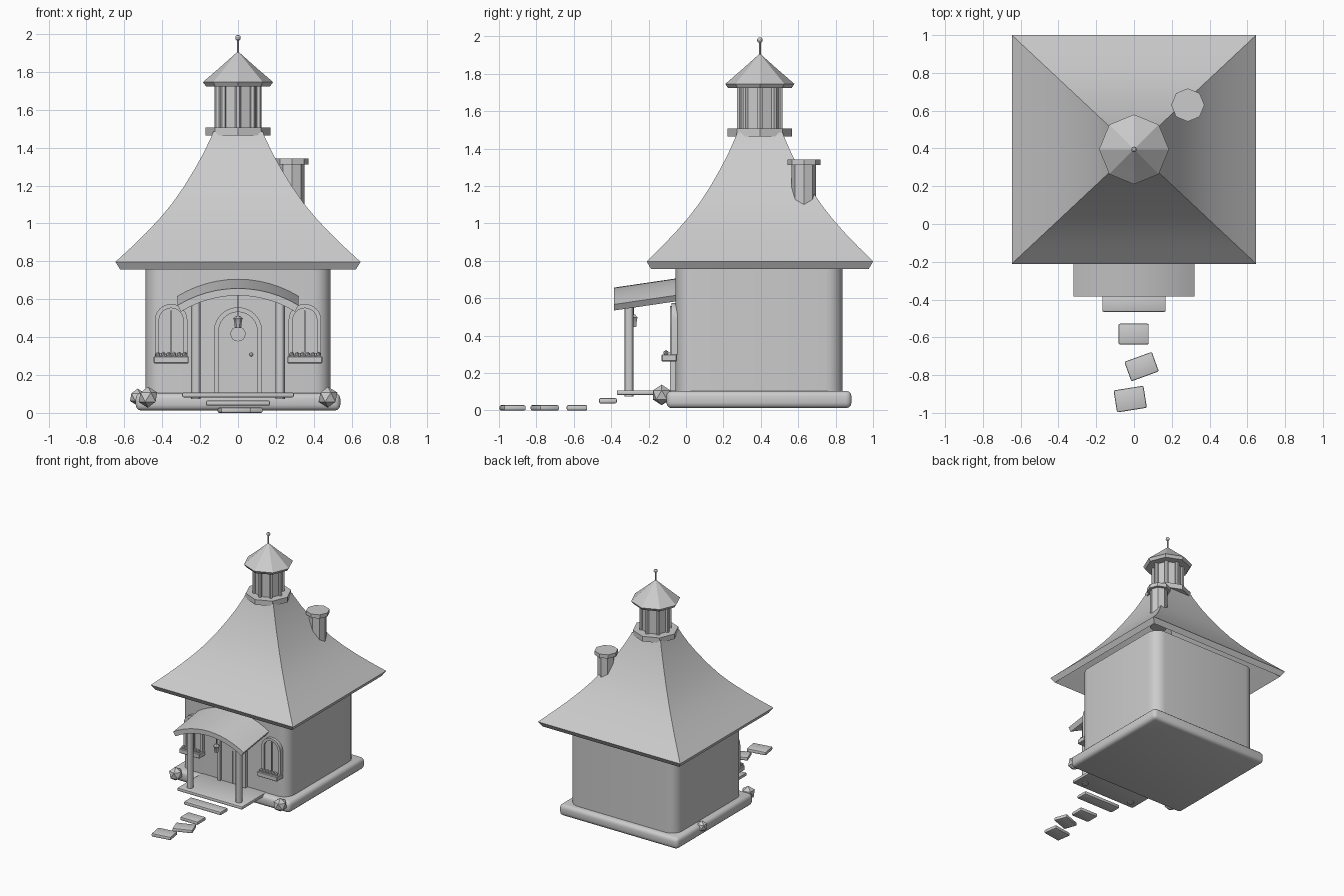
import bpy, bmesh, math
from mathutils import Matrix, Vector

if "Cube" in bpy.data.objects:
    bpy.data.objects.remove(bpy.data.objects["Cube"])

CY = 0.395  # centre of the house in y


def finish(name, bm):
    bmesh.ops.recalc_face_normals(bm, faces=bm.faces[:])
    me = bpy.data.meshes.new(name)
    bm.to_mesh(me)
    bm.free()
    ob = bpy.data.objects.new(name, me)
    bpy.context.collection.objects.link(ob)
    return ob


def box(name, x0, x1, y0, y1, z0, z1, bev=0.0, seg=2, vertical=False, rot=0.0):
    bm = bmesh.new()
    bmesh.ops.create_cube(bm, size=1, matrix=Matrix.Diagonal((x1 - x0, y1 - y0, z1 - z0, 1)))
    if bev:
        edges = [e for e in bm.edges
                 if not vertical or abs(e.verts[0].co.z - e.verts[1].co.z) > 1e-4]
        bmesh.ops.bevel(bm, geom=edges, offset=bev, segments=seg, profile=0.5, affect='EDGES')
    ob = finish(name, bm)
    ob.location = ((x0 + x1) / 2, (y0 + y1) / 2, (z0 + z1) / 2)
    ob.rotation_euler.z = rot
    return ob


def lathe(name, x, y, profile, sides, aspect=None):
    """Stack of (radius, z) rings; aspect gives a rectangular ring instead of a round one."""
    bm = bmesh.new()
    rings = []
    for r, z in profile:
        if aspect:
            pts = [(sx * r, sy * r * aspect) for sx, sy in ((1, -1), (1, 1), (-1, 1), (-1, -1))]
        else:
            pts = [(r * math.cos(2 * math.pi * i / sides), r * math.sin(2 * math.pi * i / sides))
                   for i in range(sides)]
        rings.append([bm.verts.new((x + px, y + py, z)) for px, py in pts])
    n = len(rings[0])
    for a, b in zip(rings, rings[1:]):
        for i in range(n):
            bm.faces.new((a[i], a[(i + 1) % n], b[(i + 1) % n], b[i]))
    bm.faces.new(rings[0])
    bm.faces.new(rings[-1])
    bmesh.ops.remove_doubles(bm, verts=bm.verts[:], dist=1e-5)
    return finish(name, bm)


def prism(name, pts, y0, y1, slope=0.0):
    """Extrude an x-z outline along y, rising by slope toward y1."""
    bm = bmesh.new()
    a = [bm.verts.new((x, y0, z)) for x, z in pts]
    b = [bm.verts.new((x, y1, z + slope)) for x, z in pts]
    bm.faces.new(a)
    bm.faces.new(b)
    for i in range(len(a)):
        j = (i + 1) % len(a)
        bm.faces.new((a[i], a[j], b[j], b[i]))
    return finish(name, bm)


def ball(name, loc, r, ico=True, sub=1):
    bm = bmesh.new()
    if ico:
        bmesh.ops.create_icosphere(bm, subdivisions=sub, radius=r)
    else:
        bmesh.ops.create_uvsphere(bm, u_segments=10, v_segments=6, radius=r)
    ob = finish(name, bm)
    ob.location = loc
    return ob


def arch(cx, w, z0, top, n=12):
    """Open round-topped outline from bottom right to bottom left."""
    arc = [(cx + w * math.cos(math.pi * i / n), top - w + w * math.sin(math.pi * i / n))
           for i in range(n + 1)]
    return [(cx + w, z0)] + arc + [(cx - w, z0)]


def arched_frame(name, cx, w, t, z0, top, y0, y1):
    return prism(name, arch(cx, w, z0, top) + arch(cx, w - t, z0, top - t)[::-1], y0, y1)


# foundation and walls
box("foundation", -0.54, 0.54, -0.105, 0.885, 0.012, 0.105, 0.03, 3)
box("walls", -0.488, 0.488, -0.055, 0.837, 0.09, 0.83, 0.09, 5, vertical=True)

# flared hip roof with a thick, hollow eave
outer = [(0.647, 0.797), (0.56, 0.877), (0.485, 0.95), (0.41, 1.03), (0.348, 1.105),
         (0.285, 1.195), (0.227, 1.29), (0.18, 1.375), (0.14, 1.46), (0.13, 1.485)]
inner = [(0.1, 1.42), (0.2, 1.24), (0.32, 1.07), (0.455, 0.915), (0.622, 0.757)]
lathe("main_roof", 0, CY, inner + outer, 4, aspect=0.936)

# roof lantern
lathe("lantern_base", 0, CY, [(0.172, 1.465), (0.172, 1.507)], 8)
lathe("lantern_core", 0, CY, [(0.105, 1.5), (0.105, 1.74)], 8)
for i in range(8):
    a = math.pi / 4 * i
    lathe("lantern_post", 0.108 * math.cos(a), CY + 0.108 * math.sin(a),
          [(0.015, 1.5), (0.015, 1.74)], 6)
lathe("lantern_roof", 0, CY, [(0.17, 1.724), (0.185, 1.746), (0.09, 1.828), (0.004, 1.905)], 8)
lathe("finial_rod", 0, CY, [(0.006, 1.89), (0.006, 1.975)], 8)
ball("finial_ball", (0, CY, 1.98), 0.015, ico=False)

# chimney
lathe("chimney", 0.285, 0.63, [(0.066, 1.0), (0.066, 1.32)], 8)
lathe("chimney_cap", 0.285, 0.63, [(0.088, 1.312), (0.088, 1.343)], 8)

# porch floor, posts and arched roof
box("porch_floor", -0.295, 0.295, -0.37, -0.04, 0.082, 0.108, 0.008)
for s in (-1, 1):
    lathe("porch_post", s * 0.222, -0.305, [(0.025, 0.074), (0.025, 0.585)], 12)
R, top, n = 0.614, 0.657, 12
half = math.asin(0.32 / R)
angs = [-half + 2 * half * i / n for i in range(n + 1)]
curve = [[(r * math.sin(a), top - R + r * math.cos(a)) for a in angs] for r in (R, R - 0.038)]
prism("porch_roof", curve[0] + curve[1][::-1], -0.385, -0.045, slope=0.05)

# hanging porch lamp
lathe("porch_lamp", 0, -0.28, [(0.016, 0.447), (0.021, 0.49), (0.026, 0.497), (0.01, 0.512)], 6)
lathe("lamp_rod", 0, -0.28, [(0.003, 0.505), (0.003, 0.645)], 6)

# front door
arched_frame("door_frame", 0, 0.127, 0.025, 0.1, 0.558, -0.085, -0.045)
prism("door", arch(0, 0.104, 0.1, 0.535), -0.07, -0.045)
box("door_seam", -0.003, 0.003, -0.074, -0.065, 0.105, 0.38)
window = lathe("door_window", 0, 0, [(0.04, 0.0), (0.04, 0.012)], 16)
window.rotation_euler.x = math.pi / 2
window.location = (0, -0.066, 0.417)
ball("door_knob", (0.07, -0.078, 0.308), 0.01, ico=False)

# windows with flower boxes
for s in (-1, 1):
    cx = s * 0.353
    arched_frame("window_frame", cx, 0.086, 0.022, 0.3, 0.575, -0.078, -0.045)
    prism("window_pane", arch(cx, 0.066, 0.3, 0.555), -0.062, -0.045)
    box("window_mullion", cx - 0.004, cx + 0.004, -0.072, -0.055, 0.3, 0.54)
    box("flower_box", cx - 0.092, cx + 0.092, -0.13, -0.05, 0.262, 0.3, 0.004, 1)
    for i in range(6):
        ball("flower", (cx + (i - 2.5) * 0.028, -0.107, 0.308), 0.015)

# rocks beside the foundation
for x, y, r in ((-0.475, -0.13, 0.055), (0.475, -0.13, 0.055), (-0.53, 0.55, 0.045)):
    ball("rock", (x, y, 0.083), r)

# step and garden path
box("step", -0.168, 0.168, -0.465, -0.37, 0.038, 0.066, 0.008)
for x, y, w, d, deg in ((-0.002, -0.583, 0.16, 0.11, 0), (0.04, -0.755, 0.155, 0.11, 20),
                        (-0.02, -0.927, 0.16, 0.118, 9)):
    box("path_stone", x - w / 2, x + w / 2, y - d / 2, y + d / 2, 0.0, 0.028, 0.008,
        rot=math.radians(deg))

# smooth curved parts, keep hard edges
for ob in bpy.context.scene.objects:
    ob.select_set(True)
    bpy.context.view_layer.objects.active = ob
bpy.ops.object.shade_smooth_by_angle()
